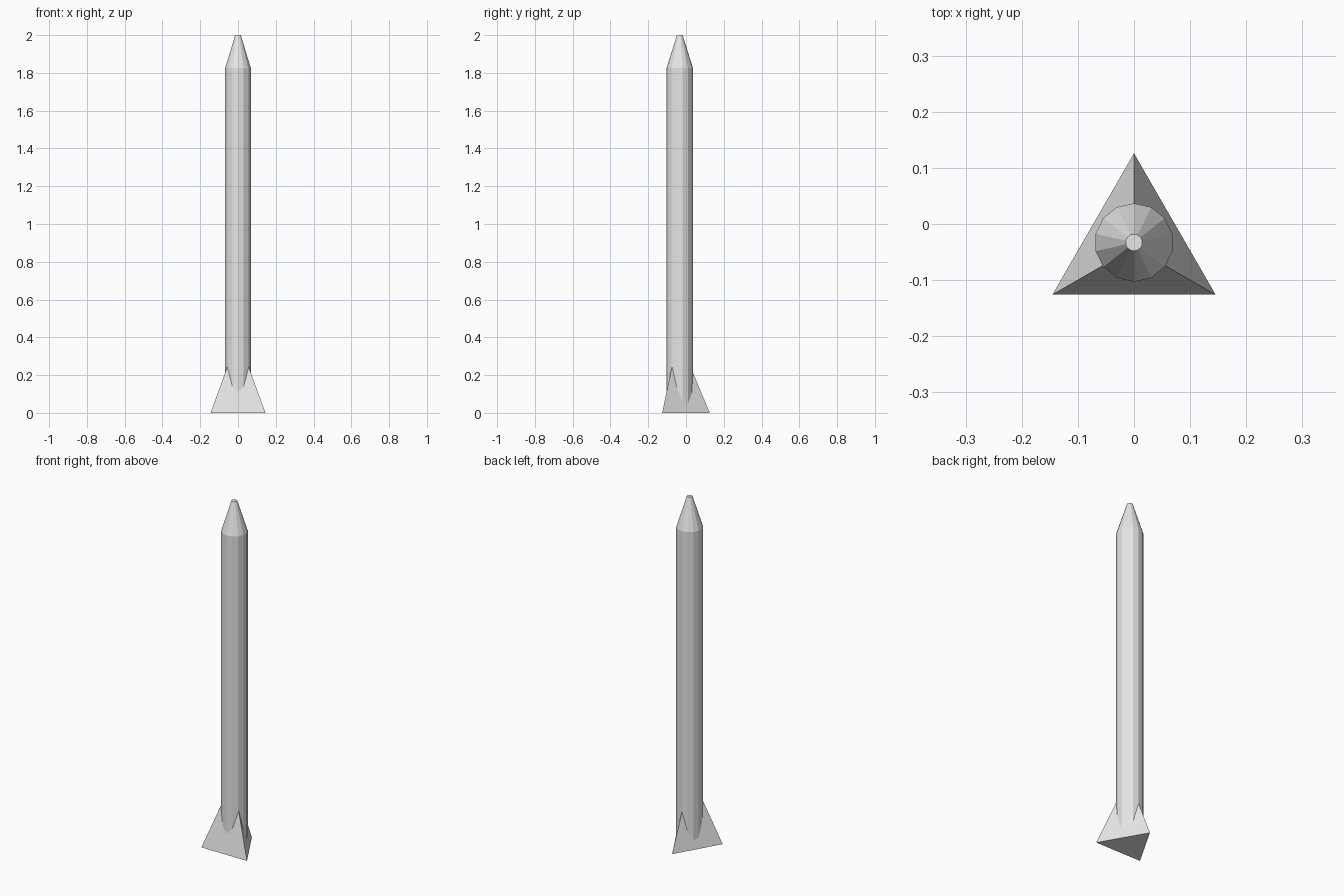
import bpy
import bmesh
from math import sin, cos, tau, pi

cube = bpy.data.objects.get("Cube")
if cube:
    bpy.data.objects.remove(cube, do_unlink=True)

# Single light grey material
grey = bpy.data.materials.new("light grey")
grey.use_nodes = True
colour = (0.8, 0.8, 0.8, 1)
grey.diffuse_color = colour
grey.node_tree.nodes["Principled BSDF"].inputs["Base Color"].default_value = colour


def lathe(name, profile, sides, centre_y):
    """Flat-faced solid of stacked rings (radius, z), first corner towards +y.
    A zero radius at the end closes the solid in a point."""
    bm = bmesh.new()
    rings = []
    for radius, z in profile:
        count = sides if radius else 1
        angles = [pi / 2 + tau * i / sides for i in range(count)]
        rings.append([bm.verts.new((radius * cos(a), centre_y + radius * sin(a), z))
                      for a in angles])
    for low, high in zip(rings, rings[1:]):
        for i in range(sides):
            j = (i + 1) % sides
            if len(high) == 1:
                bm.faces.new((low[i], low[j], high[0]))
            else:
                bm.faces.new((low[i], low[j], high[j], high[i]))
    bm.faces.new(rings[0][::-1])
    if len(rings[-1]) > 1:
        bm.faces.new(rings[-1])
    bmesh.ops.recalc_face_normals(bm, faces=bm.faces)
    mesh = bpy.data.meshes.new(name)
    bm.to_mesh(mesh)
    bm.free()
    mesh.materials.append(grey)
    obj = bpy.data.objects.new(name, mesh)
    bpy.context.collection.objects.link(obj)
    return obj


# Body tube with a blunt tapered nose
lathe("body_and_nose", [(0.07, 0.02), (0.07, 1.825), (0.015, 2.0)], 14, -0.033)

# Three-sided pyramid whose corners stand out as fins
lathe("tail_pyramid", [(0.168, 0), (0, 0.4)], 3, -0.042)
